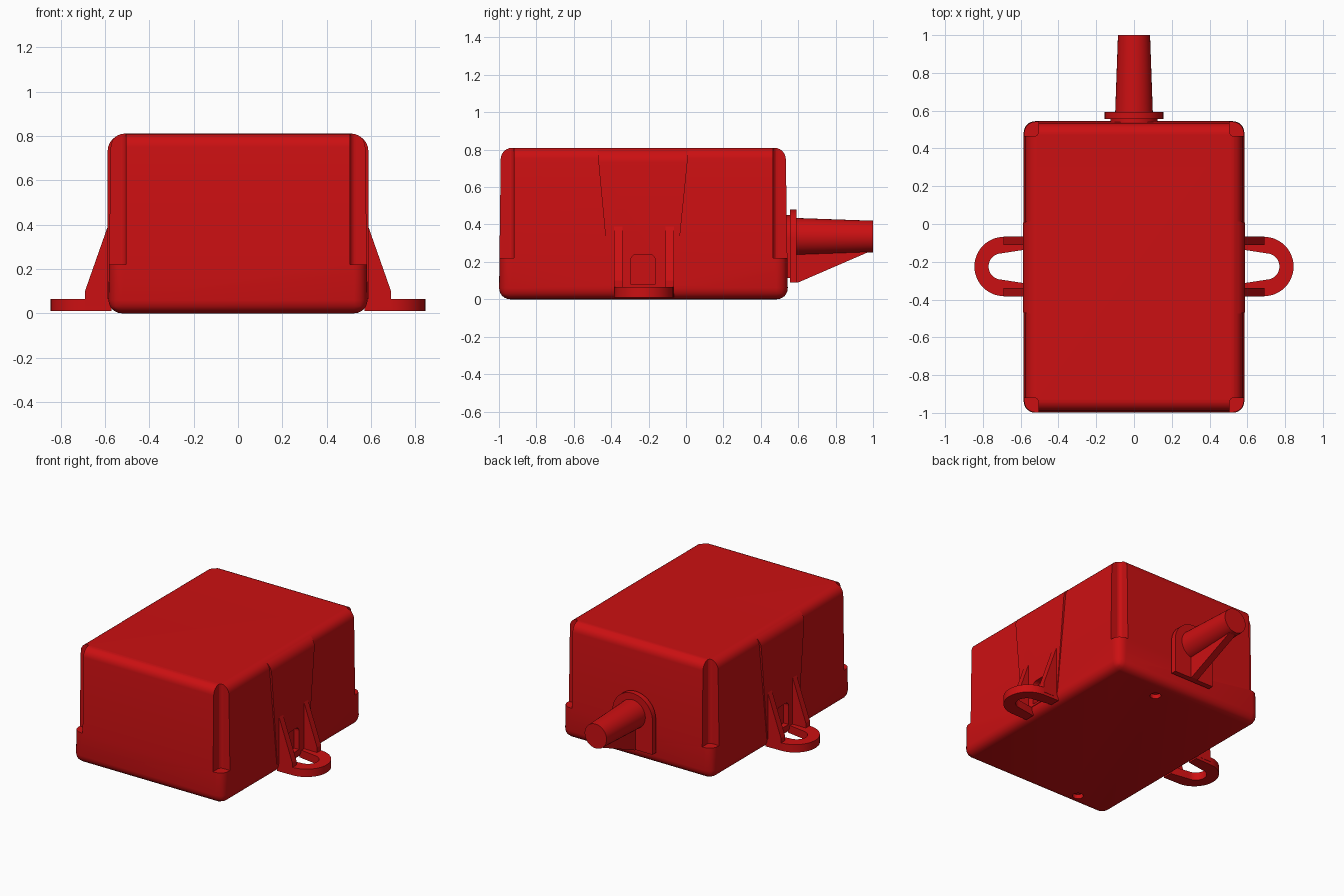
import bpy, bmesh
from math import pi, sin, cos, radians

if "Cube" in bpy.data.objects:
    bpy.data.objects.remove(bpy.data.objects["Cube"], do_unlink=True)

RED = (0.6, 0.005, 0.006, 1)
red = bpy.data.materials.new("signal red")
red.use_nodes = True
red.diffuse_color = RED
red.node_tree.nodes["Principled BSDF"].inputs["Base Color"].default_value = RED


def finish(name, bm):
    bmesh.ops.recalc_face_normals(bm, faces=bm.faces)
    mesh = bpy.data.meshes.new(name)
    bm.to_mesh(mesh)
    bm.free()
    mesh.materials.append(red)
    ob = bpy.data.objects.new(name, mesh)
    bpy.context.collection.objects.link(ob)
    return ob


def loft(pts_a, pts_b):
    """Solid between two matching outlines."""
    bm = bmesh.new()
    a = [bm.verts.new(p) for p in pts_a]
    b = [bm.verts.new(p) for p in pts_b]
    bm.faces.new(a)
    bm.faces.new(b)
    for i in range(len(a)):
        j = (i + 1) % len(a)
        bm.faces.new((a[i], a[j], b[j], b[i]))
    return bm


def prism(pts, axis, lo, hi):
    """Extrude a 2D outline along an axis."""
    def place(p, d):
        v = list(p)
        v.insert("xyz".index(axis), d)
        return v
    return loft([place(p, lo) for p in pts], [place(p, hi) for p in pts])


def rect(x0, x1, y0, y1):
    return [(x0, y0), (x1, y0), (x1, y1), (x0, y1)]


def arc(cx, cy, r, start, end, n=16):
    angles = [radians(start + (end - start) * i / n) for i in range(n + 1)]
    return [(cx + r * cos(t), cy + r * sin(t)) for t in angles]


def round_edges(bm, width, pick, segments=6):
    edges = [e for e in bm.edges if pick(e.verts[0].co, e.verts[1].co)]
    bmesh.ops.bevel(bm, geom=edges, offset=width, segments=segments,
                    profile=0.5, affect='EDGES')


def cut(target, cutter):
    mod = target.modifiers.new("cut", 'BOOLEAN')
    mod.operation = 'DIFFERENCE'
    mod.solver = 'EXACT'
    mod.object = cutter
    cutter.hide_render = True
    cutter.hide_set(True)


def smooth(ob):
    bpy.ops.object.select_all(action='DESELECT')
    bpy.context.view_layer.objects.active = ob
    ob.select_set(True)
    bpy.ops.object.shade_smooth_by_angle(angle=radians(32))


# Housing: drafted, rounded box
bm = loft([(x, y, 0) for x, y in rect(-0.585, 0.585, -1, 0.545)],
          [(x, y, 0.81) for x, y in rect(-0.573, 0.573, -0.99, 0.533)])
round_edges(bm, 0.06, lambda a, b: True)
housing = finish("housing", bm)
smooth(housing)

# Side bands: tapered raised panels wrapping over the top edges
bm = prism([(-0.405, 0.065), (-0.06, 0.065), (0.015, 0.807), (-0.475, 0.807)],
           'x', -0.588, 0.588)
round_edges(bm, 0.075, lambda a, b: a.z > 0.8 and b.z > 0.8 and abs(a.x - b.x) < 0.01)
band = finish("side_band", bm)
smooth(band)

# Stepped corner recesses above the base
for sx in (-1, 1):
    for y_in, y_out in ((-0.92, -1.1), (0.465, 0.65)):
        bm = prism(rect(sx * 0.505, sx * 0.7, y_in, y_out), 'z', 0.22, 0.9)
        round_edges(bm, 0.025, lambda a, b: abs(a.x) < 0.6 and abs(b.x) < 0.6
                    and abs(a.y - y_in) < 0.01 and abs(b.y - y_in) < 0.01, 4)
        cut(housing, finish("corner_cutter", bm))

# Shallow round sockets in the underside
for x, y in ((0.15, 0.39), (-0.29, -0.9)):
    bm = prism(arc(x, y, 0.035, 0, 345, 23), 'z', -0.05, 0.03)
    cut(housing, finish("socket_cutter", bm))

# Mounting lugs with open slots, gussets and clearance pockets
for sx, side in ((1, "left"), (-1, "right")):
    outline = ([(0.57, -0.385)] + arc(0.688, -0.225, 0.157, -90, 90, 24)
               + [(0.57, -0.065), (0.57, -0.135)]
               + arc(0.7, -0.225, 0.07, 90, -90) + [(0.57, -0.315)])
    lug = finish(side + "_lug", prism([(sx * x, y) for x, y in outline], 'z', 0.01, 0.065))
    smooth(lug)
    for end, y0, y1 in (("front", -0.385, -0.34), ("back", -0.11, -0.065)):
        web = [(0.57, 0.03), (0.69, 0.03), (0.69, 0.1), (0.588, 0.39), (0.57, 0.39)]
        finish(f"{side}_{end}_gusset", prism([(sx * x, z) for x, z in web], 'y', y0, y1))
    bm = prism(rect(-0.295, -0.165, 0.08, 0.24), 'x', sx * 0.55, sx * 0.65)
    round_edges(bm, 0.03, lambda a, b: a.z > 0.2 and b.z > 0.2 and abs(a.x - b.x) > 0.05, 4)
    pocket = finish("pocket_cutter", bm)
    cut(housing, pocket)
    cut(band, pocket)


# Cable outlet: arched collar on a smaller neck
def arch(r, base):
    return [(r, base)] + arc(0, 0.325, r, 0, 180, 24) + [(-r, base)]


smooth(finish("outlet_neck", prism(arch(0.125, 0.115), 'y', 0.5, 0.56)))
smooth(finish("outlet_collar", prism(arch(0.155, 0.09), 'y', 0.555, 0.592)))

# Tapered cable tube with supporting web
tube = loft([(x, 0.58, z) for x, z in arc(0, 0.335, 0.1, 0, 350, 35)],
            [(x, 1.0, z) for x, z in arc(0, 0.335, 0.085, 0, 350, 35)])
smooth(finish("cable_tube", tube))
finish("tube_web", prism([(0.58, 0.09), (0.6, 0.09), (0.97, 0.25), (0.97, 0.3), (0.58, 0.3)],
                         'x', -0.025, 0.025))
